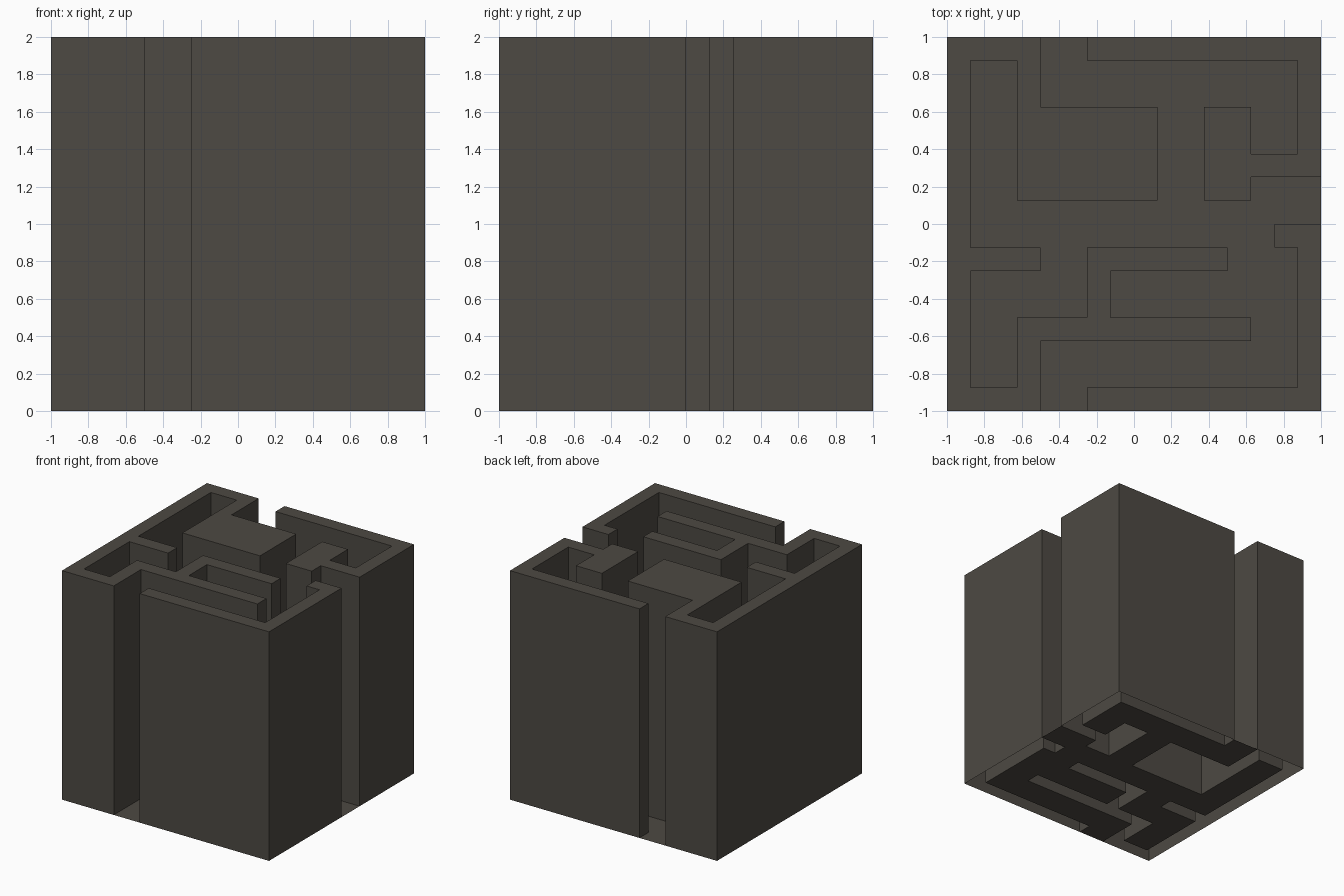
import bpy, bmesh

if "Cube" in bpy.data.objects:
    bpy.data.objects.remove(bpy.data.objects["Cube"])

U = 1 / 8      # plan grid step
HEIGHT = 2.0

stone = bpy.data.materials.new("dark_stone")
stone.diffuse_color = (0.075, 0.067, 0.056, 1)
stone.use_nodes = True
stone.node_tree.nodes["Principled BSDF"].inputs["Base Color"].default_value = stone.diffuse_color

# Edges of the winding passage in plan, in grid steps
left_edge = [(-4, 8), (-4, 5), (1, 5), (1, 1), (-5, 1), (-5, 7), (-7, 7),
             (-7, -1), (-4, -1), (-4, -2), (-7, -2), (-7, -7), (-5, -7),
             (-5, -4), (-2, -4), (-2, -1), (4, -1), (4, -2), (-1, -2),
             (-1, -4), (5, -4), (5, -5), (-4, -5), (-4, -8)]
front_edge = [(-2, -8), (-2, -7), (7, -7), (7, -1), (6, -1), (6, 0), (8, 0)]
back_edge = [(8, 2), (5, 2), (5, 1), (3, 1), (3, 5), (5, 5), (5, 3),
             (7, 3), (7, 7), (-2, 7), (-2, 8)]


def build(name, outline, height=0.0):
    """Flat slab outline (counter-clockwise); with a height, adds open-bottomed sides."""
    bm = bmesh.new()
    top = [bm.verts.new((x * U, y * U, height)) for x, y in outline]
    cap = bm.faces.new(top)
    if height:
        low = [bm.verts.new((x * U, y * U, 0)) for x, y in outline]
        for i in range(len(top)):
            j = (i + 1) % len(top)
            bm.faces.new((low[i], low[j], top[j], top[i]))
    bm.normal_update()
    bmesh.ops.triangulate(bm, faces=[cap], ngon_method='EAR_CLIP')
    mesh = bpy.data.meshes.new(name)
    bm.to_mesh(mesh)
    bm.free()
    mesh.materials.append(stone)
    bpy.context.collection.objects.link(bpy.data.objects.new(name, mesh))


# Three wall masses around the passage, hollow underneath
build("left_wall", left_edge[::-1] + [(-8, 8), (-8, -8)], HEIGHT)
build("front_right_wall", front_edge[::-1] + [(8, -8)], HEIGHT)
build("back_right_wall", back_edge[::-1] + [(8, 8)], HEIGHT)

# Passage floor at ground level
build("passage_floor", left_edge + front_edge + back_edge)
